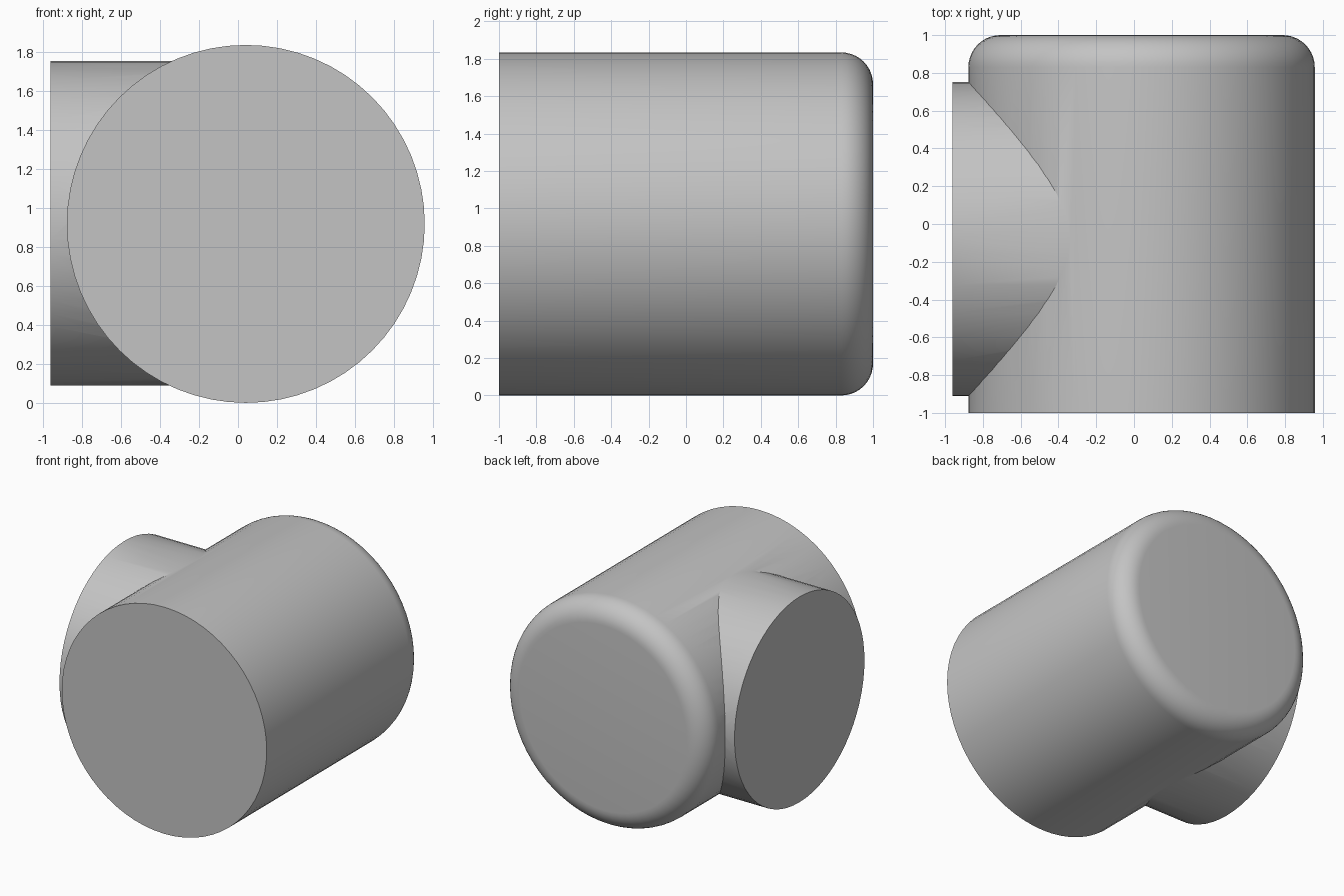
import bpy, bmesh, math
from mathutils import Matrix

if "Cube" in bpy.data.objects:
    bpy.data.objects.remove(bpy.data.objects["Cube"], do_unlink=True)

# One plain grey for the whole fitting
GREY = (0.55, 0.55, 0.55, 1)
grey = bpy.data.materials.new("plain_grey")
grey.use_nodes = True
grey.diffuse_color = GREY
grey.node_tree.nodes["Principled BSDF"].inputs["Base Color"].default_value = GREY


def turned_solid(name, profile, matrix, sides=64):
    """Revolve (radius, height) points about z, cap both ends, then place."""
    bm = bmesh.new()
    rings = []
    for r, h in profile:
        rings.append([bm.verts.new((r * math.cos(a), r * math.sin(a), h))
                      for a in (math.tau * i / sides for i in range(sides))])
    for low, high in zip(rings, rings[1:]):
        for i in range(sides):
            j = (i + 1) % sides
            bm.faces.new((low[i], low[j], high[j], high[i]))
    bm.faces.new(rings[0][::-1])
    bm.faces.new(rings[-1])
    bm.transform(matrix)
    bmesh.ops.recalc_face_normals(bm, faces=bm.faces)
    mesh = bpy.data.meshes.new(name)
    bm.to_mesh(mesh)
    bm.free()
    mesh.materials.append(grey)
    obj = bpy.data.objects.new(name, mesh)
    bpy.context.collection.objects.link(obj)
    return obj


# Main barrel along y, with a rounded rim at the back
radius, fillet, steps = 0.917, 0.17, 10
profile = [(radius, -1)]
for i in range(steps + 1):
    a = math.pi / 2 * i / steps
    profile.append((radius - fillet + fillet * math.cos(a),
                    1 - fillet + fillet * math.sin(a)))
barrel = turned_solid("barrel", profile,
                      Matrix.Translation((0.04, 0, radius))
                      @ Matrix.Rotation(-math.pi / 2, 4, "X"))

# Side branch running out to -x
branch = turned_solid("side_branch", [(0.831, 0), (0.831, 1)],
                      Matrix.Translation((0.04, -0.08, 0.92))
                      @ Matrix.Rotation(-math.pi / 2, 4, "Y"))

# Fuse the branch into the barrel
bpy.ops.object.select_all(action="DESELECT")
bpy.context.view_layer.objects.active = barrel
barrel.select_set(True)
fuse = barrel.modifiers.new("fuse_branch", "BOOLEAN")
fuse.operation = "UNION"
fuse.solver = "EXACT"
fuse.object = branch
bpy.ops.object.modifier_apply(modifier=fuse.name)
bpy.data.objects.remove(branch, do_unlink=True)
barrel.name = "barrel_with_side_branch"

# Smooth walls, crisp ends and seam
bpy.ops.object.shade_smooth_by_angle(angle=math.radians(30))
